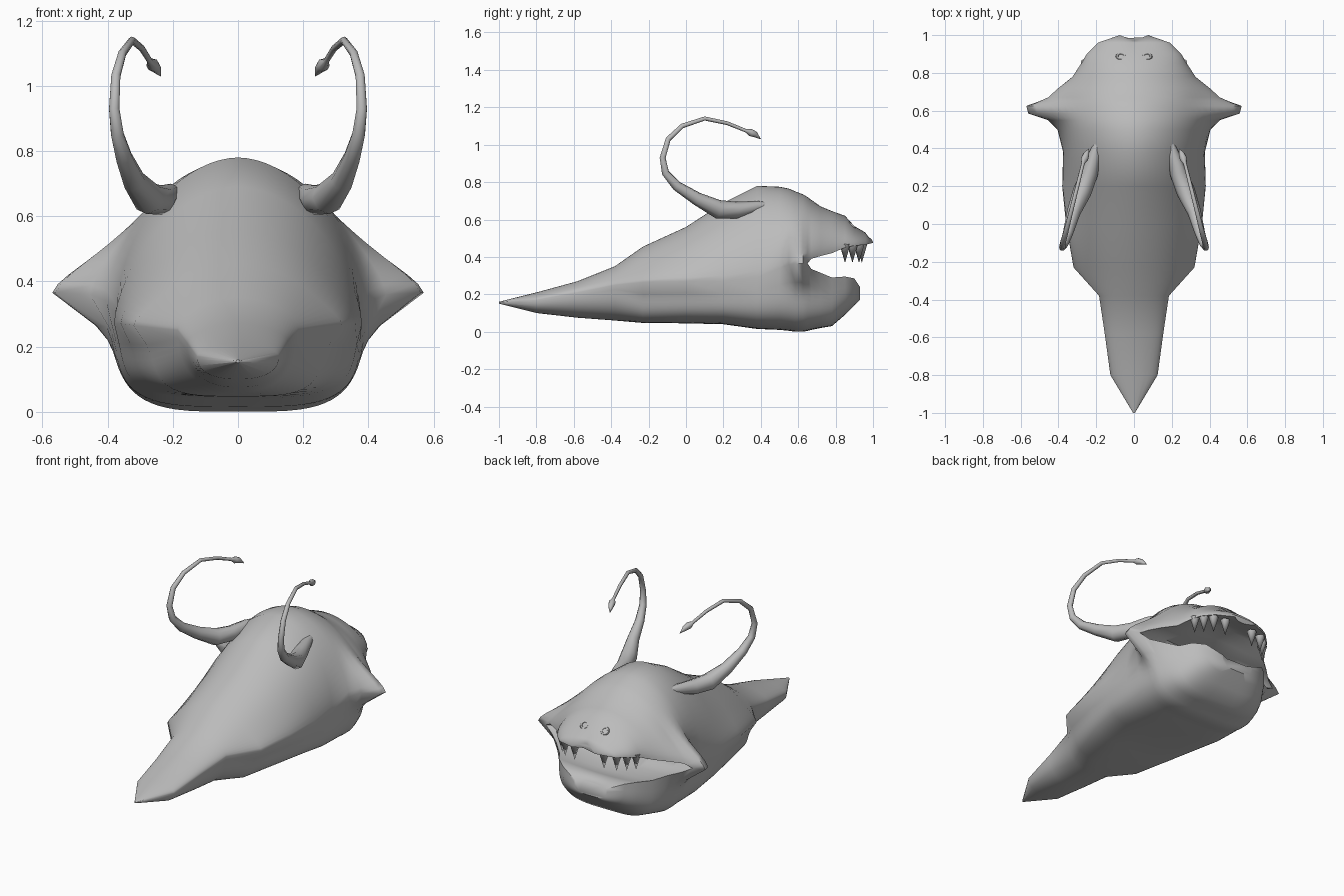
import bpy
import bmesh
import math
from mathutils import Vector

cube = bpy.data.objects.get("Cube")
if cube:
    bpy.data.objects.remove(cube)

grey = bpy.data.materials.new("clay grey")
grey.use_nodes = True
COLOUR = (0.5, 0.5, 0.5, 1)
grey.diffuse_color = COLOUR
grey.node_tree.nodes["Principled BSDF"].inputs["Base Color"].default_value = COLOUR

SEGMENTS = 36


def finish(obj, angle=60):
    """Give an object its colour and smooth shading."""
    obj.data.materials.clear()
    obj.data.materials.append(grey)
    bpy.ops.object.select_all(action="DESELECT")
    obj.select_set(True)
    bpy.context.view_layer.objects.active = obj
    bpy.ops.object.shade_smooth_by_angle(angle=math.radians(angle))


def mesh_object(name, bm):
    mesh = bpy.data.meshes.new(name)
    bm.to_mesh(mesh)
    bm.free()
    obj = bpy.data.objects.new(name, mesh)
    bpy.context.collection.objects.link(obj)
    finish(obj)
    return obj


def arc(y, width, flare, edge, peak, roundness, falloff):
    """Half a cross-section, from the +x edge over the peak to the -x edge."""
    points = []
    for i in range(SEGMENTS + 1):
        t = math.pi * i / SEGMENTS
        c = math.cos(t)
        s = 0 if i in (0, SEGMENTS) else min(math.sin(t), 1)
        height = s ** (2 / roundness)
        x = width * abs(c) ** (2 / roundness) + flare * (1 - height ** 1.5) ** falloff
        points.append(Vector((math.copysign(x, c), y, edge + (peak - edge) * height)))
    points[SEGMENTS // 2].x = 0
    return points


def top_arc(y, width, flare, edge, top):
    return arc(y, width, flare, edge, top, 1.85, 4.5)


def belly_arc(y, width, flare, edge, bottom):
    return arc(y, width, flare, edge, bottom, 2.4 if y < -0.3 else 3.8, 8)


def lining(y, width, flare, edge, arch, depth):
    """One row of the mouth lining, bowed in height and in depth."""
    points = []
    for i in range(SEGMENTS + 1):
        c = math.cos(math.pi * i / SEGMENTS)
        bow = 1 - c * c
        points.append(Vector(((width + flare) * c, y - depth * bow, edge + arch * bow)))
    return points


def add_sheet(bm, rows):
    grid = [[bm.verts.new(p) for p in row] for row in rows]
    for a, b in zip(grid, grid[1:]):
        for i in range(SEGMENTS):
            bm.faces.new((a[i], a[i + 1], b[i + 1], b[i]))


# Trunk sections: y, half width, edge flare, edge height, top, bottom
trunk = [
    (-1, 0.005, 0, 0.155, 0.16, 0.15),
    (-0.8, 0.125, 0, 0.17, 0.21, 0.10),
    (-0.58, 0.155, 0, 0.21, 0.27, 0.075),
    (-0.38, 0.185, 0, 0.25, 0.35, 0.06),
    (-0.23, 0.265, 0.055, 0.265, 0.455, 0.047),
    (0, 0.32, 0.04, 0.27, 0.56, 0.045),
    (0.2, 0.36, 0.02, 0.27, 0.69, 0.04),
    (0.38, 0.375, 0, 0.29, 0.78, 0.015),
    (0.5, 0.385, 0.02, 0.34, 0.775, 0.01),
    (0.55, 0.385, 0.07, 0.36, 0.765, 0.005),
    (0.585, 0.385, 0.175, 0.365, 0.75, 0),
    (0.625, 0.385, 0.185, 0.365, 0.735, 0),
    (0.65, 0.38, 0.12, 0.365, 0.72, 0.005),
]
# Jaw sections: y, half width, edge flare, lip height, peak
upper_jaw = [
    (0.67, 0.37, 0.085, 0.39, 0.705),
    (0.72, 0.36, 0.04, 0.405, 0.67),
    (0.78, 0.315, 0.01, 0.42, 0.645),
    (0.85, 0.28, 0, 0.45, 0.62),
    (0.9, 0.25, 0, 0.46, 0.565),
    (0.96, 0.19, 0, 0.465, 0.53),
    (1, 0.075, 0, 0.475, 0.505),
]
lower_jaw = [
    (0.67, 0.37, 0.075, 0.335, 0.01),
    (0.72, 0.35, 0.03, 0.315, 0.02),
    (0.78, 0.315, 0, 0.29, 0.03),
    (0.85, 0.27, 0, 0.295, 0.09),
    (0.9, 0.21, 0, 0.285, 0.14),
    (0.93, 0.11, 0, 0.24, 0.17),
]

# Body with both jaws, and the mouth lining that joins the lips
bm = bmesh.new()
upper = [top_arc(*s[:5]) for s in trunk] + [top_arc(*s) for s in upper_jaw]
lower = [belly_arc(*s[:4], s[5]) for s in trunk] + [belly_arc(*s) for s in lower_jaw]
for p in upper[-1]:
    p.y -= 0.03 * max(0, 1 - abs(p.x) / 0.075)
add_sheet(bm, upper)
add_sheet(bm, lower)
for jaw, rise in ((upper_jaw, 0.07), (lower_jaw, -0.05)):
    rows = [lining(*trunk[-1][:4], 0, 0.12)]
    for i, s in enumerate(jaw):
        fade = 1 - i / (len(jaw) - 1)
        rows.append(lining(*s[:4], rise * min(1, 2 * fade), 0.03 + 0.09 * fade ** 2))
    add_sheet(bm, rows)
bmesh.ops.remove_doubles(bm, verts=bm.verts, dist=0.0008)
bmesh.ops.holes_fill(bm, edges=[e for e in bm.edges if e.is_boundary], sides=0)
bmesh.ops.recalc_face_normals(bm, faces=bm.faces)
mesh_object("body", bm)

# Curled horns that grow out of a brow ridge: x, y, z, radius
horn_path = [
    (0.17, 0.5, 0.68, 0.004),
    (0.205, 0.38, 0.67, 0.03),
    (0.235, 0.27, 0.65, 0.045),
    (0.275, 0.17, 0.655, 0.05),
    (0.32, 0.06, 0.71, 0.036),
    (0.35, -0.05, 0.78, 0.027),
    (0.37, -0.11, 0.85, 0.021),
    (0.38, -0.125, 0.93, 0.017),
    (0.375, -0.095, 1.03, 0.015),
    (0.355, -0.02, 1.1, 0.013),
    (0.325, 0.1, 1.14, 0.011),
    (0.295, 0.22, 1.115, 0.01),
    (0.27, 0.32, 1.075, 0.009),
    (0.262, 0.345, 1.065, 0.02),
    (0.252, 0.37, 1.055, 0.016),
    (0.238, 0.4, 1.03, 0.001),
]
for side, name in ((1, "left_horn"), (-1, "right_horn")):
    curve = bpy.data.curves.new(name, "CURVE")
    curve.dimensions = "3D"
    curve.bevel_depth = 1
    curve.bevel_resolution = 2
    curve.use_fill_caps = True
    spline = curve.splines.new("POLY")
    spline.points.add(len(horn_path) - 1)
    for point, (x, y, z, radius) in zip(spline.points, horn_path):
        point.co = (side * x, y, z, 1)
        point.radius = radius
    horn = bpy.data.objects.new(name, curve)
    bpy.context.collection.objects.link(horn)
    bpy.ops.object.select_all(action="DESELECT")
    horn.select_set(True)
    bpy.context.view_layer.objects.active = horn
    bpy.ops.object.convert(target="MESH")
    finish(bpy.context.object)

# Pointed teeth hanging from the upper lip
tooth_spots = [(0.255, 0.85), (0.22, 0.89), (0.175, 0.925), (0.1, 0.94)]
for side, label in ((1, "left"), (-1, "right")):
    for number, (x, y) in enumerate(tooth_spots, 1):
        bpy.ops.mesh.primitive_cone_add(
            vertices=6, radius1=0.029, radius2=0, depth=0.1,
            location=(side * x, y, 0.418), rotation=(math.pi, 0, 0))
        tooth = bpy.context.object
        tooth.name = f"{label}_tooth_{number}"
        finish(tooth, 75)

    # Raised nostril rims
    bpy.ops.mesh.primitive_torus_add(
        major_segments=12, minor_segments=6, major_radius=0.02, minor_radius=0.009,
        location=(side * 0.07, 0.885, 0.568), rotation=(-0.75, 0, 0))
    bpy.context.object.name = f"{label}_nostril"
    finish(bpy.context.object)
